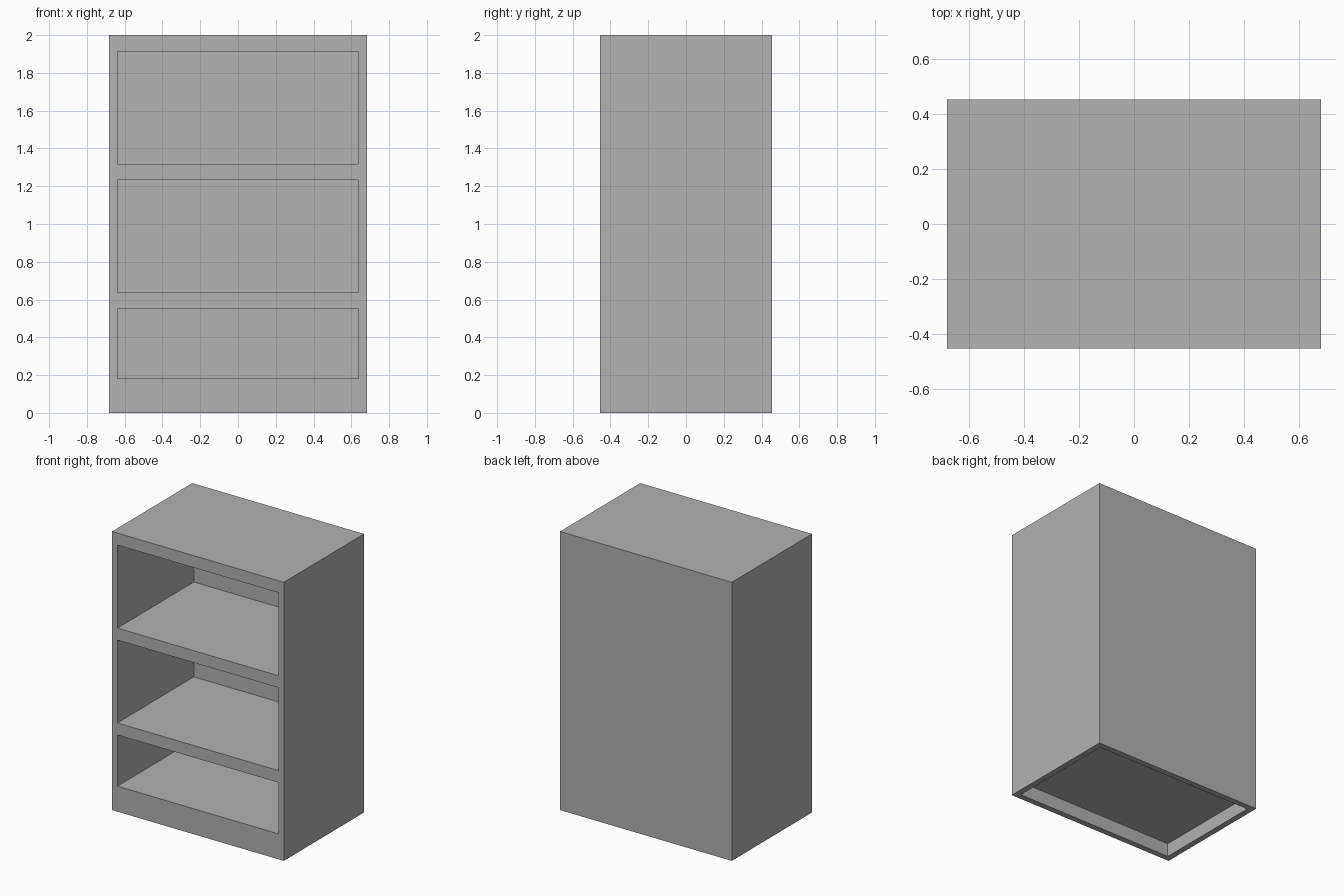
import bpy
from mathutils import Vector

cube = bpy.data.objects.get("Cube")
if cube:
    bpy.data.objects.remove(cube, do_unlink=True)

# Overall size, panel thickness and shelf thickness
WIDTH, DEPTH, HEIGHT = 1.364, 0.909, 2.0
PANEL = 0.043
SHELF = 2 * PANEL
SHELF_TOPS = [0.183, 0.637, 1.318]

grey = bpy.data.materials.new("plain grey")
grey.use_nodes = True
colour = (0.445, 0.445, 0.445, 1)
grey.diffuse_color = colour
grey.node_tree.nodes["Principled BSDF"].inputs["Base Color"].default_value = colour


def box(name, low, high):
    """Axis-aligned box between two corners."""
    low, high = Vector(low), Vector(high)
    bpy.ops.mesh.primitive_cube_add(size=1, location=(low + high) / 2)
    ob = bpy.context.object
    ob.name = name
    ob.scale = high - low
    bpy.ops.object.transform_apply(location=True, rotation=False, scale=True)
    return ob


def carve(body, low, high):
    """Cut a box-shaped hollow out of the body."""
    cutter = box("hollow_cutter", low, high)
    cutter.hide_render = True
    mod = body.modifiers.new("hollow", "BOOLEAN")
    mod.operation = "DIFFERENCE"
    mod.solver = "EXACT"
    mod.object = cutter
    bpy.context.view_layer.objects.active = body
    bpy.ops.object.modifier_apply(modifier=mod.name)
    bpy.data.objects.remove(cutter, do_unlink=True)


# Solid cabinet body
x, y = WIDTH / 2, DEPTH / 2
bookcase = box("bookcase", (-x, -y, 0), (x, y, HEIGHT))
bookcase.data.materials.append(grey)
inner_x, inner_y = x - PANEL, y - PANEL

# Open compartments, each from a shelf top to the underside of the board above
ceilings = [top - SHELF for top in SHELF_TOPS[1:] + [HEIGHT]]
for floor, ceiling in zip(SHELF_TOPS, ceilings):
    carve(bookcase, (-inner_x, -y - 0.1, floor), (inner_x, inner_y, ceiling))

# Recess under the bottom board, behind the plinth
carve(bookcase, (-inner_x, -inner_y, -0.1), (inner_x, inner_y, SHELF_TOPS[0] - SHELF))

# Keep every face flat and in the one colour
for face in bookcase.data.polygons:
    face.use_smooth = False
    face.material_index = 0
